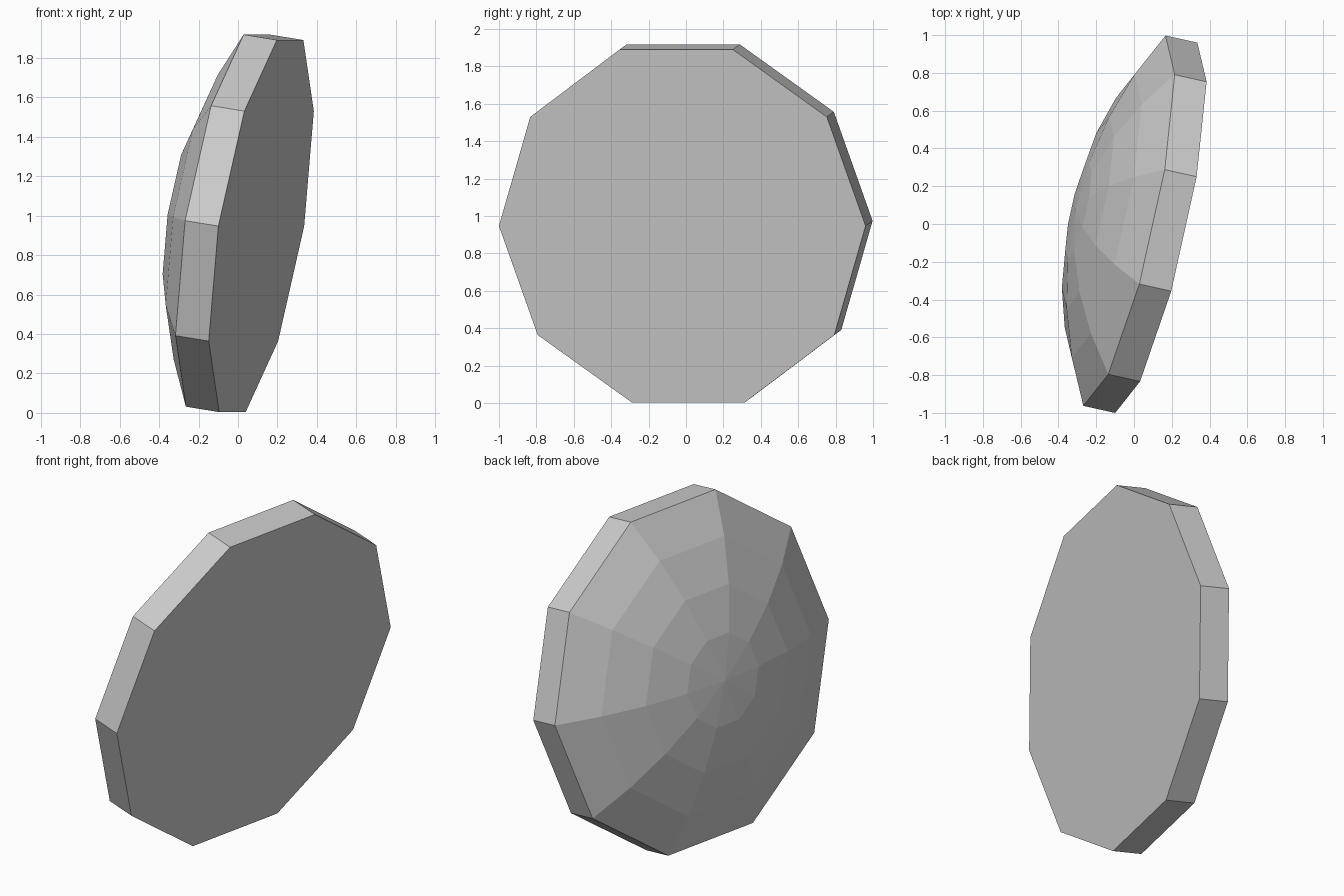
import bpy, bmesh
from math import sin, cos, pi, radians
from mathutils import Matrix, Vector

cube = bpy.data.objects.get("Cube")
if cube:
    bpy.data.objects.remove(cube, do_unlink=True)

SIDES = 10
RADIUS = 1.004
THICKNESS = 0.175
DOME_RINGS = 4
DOME_ANGLE = radians(30)

# One flat grey
grey = bpy.data.materials.new("light_grey")
grey.use_nodes = True
colour = (0.6, 0.6, 0.6, 1)
grey.diffuse_color = colour
grey.node_tree.nodes["Principled BSDF"].inputs["Base Color"].default_value = colour

bm = bmesh.new()


def ring(radius, height):
    """A ten-sided ring of vertices at the given height."""
    return [bm.verts.new((radius * cos(2 * pi * i / SIDES),
                          radius * sin(2 * pi * i / SIDES), height))
            for i in range(SIDES)]


# Straight rim, then the rings of the shallow spherical dome
sphere = RADIUS / sin(DOME_ANGLE)
rings = [ring(RADIUS, 0)]
for step in range(DOME_RINGS, 0, -1):
    a = DOME_ANGLE * step / DOME_RINGS
    rise = sphere * (cos(a) - cos(DOME_ANGLE))
    rings.append(ring(sphere * sin(a), -THICKNESS - rise))

# Flat face, bands between rings, and the fan at the apex
bm.faces.new(rings[0])
for lower, upper in zip(rings, rings[1:]):
    for i in range(SIDES):
        j = (i + 1) % SIDES
        bm.faces.new((lower[i], upper[i], upper[j], lower[j]))
apex = bm.verts.new((0, 0, -THICKNESS - sphere * (1 - cos(DOME_ANGLE))))
for i in range(SIDES):
    bm.faces.new((rings[-1][i], apex, rings[-1][(i + 1) % SIDES]))
bmesh.ops.recalc_face_normals(bm, faces=bm.faces)

# Stand the disc on edge, slightly turned and leaning
side = Vector((0.2166, 0.9763, 0)).normalized()
normal = Vector((0.9646, -0.214, -0.157)).normalized()
up = normal.cross(side).normalized()
normal = side.cross(up)
basis = Matrix((side, up, normal)).transposed().to_4x4()
bm.transform(Matrix.Translation((0.118, -0.02, 0.947)) @ basis)

mesh = bpy.data.meshes.new("domed_disc")
bm.to_mesh(mesh)
bm.free()
mesh.materials.append(grey)
disc = bpy.data.objects.new("domed_disc", mesh)
bpy.context.collection.objects.link(disc)
